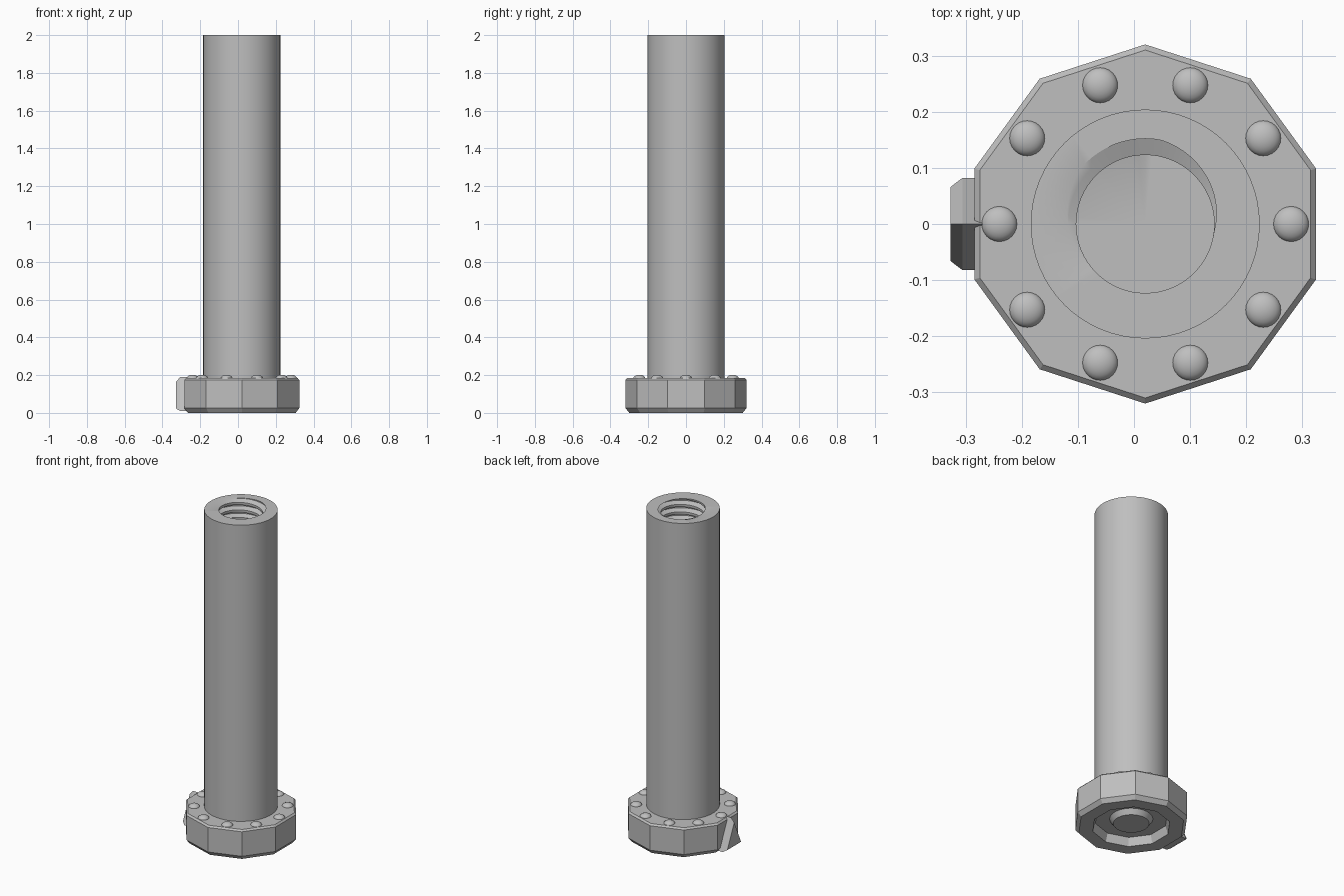
import bpy, bmesh
from math import sin, cos, pi, tau, radians
from mathutils import Matrix

if "Cube" in bpy.data.objects:
    bpy.data.objects.remove(bpy.data.objects["Cube"])

AXIS_X = 0.02

metal = bpy.data.materials.new("grey_metal")
metal.use_nodes = True
colour = (0.52, 0.52, 0.52, 1)
metal.diffuse_color = colour
metal.node_tree.nodes["Principled BSDF"].inputs["Base Color"].default_value = colour


def finish(bm, name, smooth_angle=None):
    bmesh.ops.remove_doubles(bm, verts=bm.verts, dist=0.00005)
    bmesh.ops.recalc_face_normals(bm, faces=bm.faces)
    mesh = bpy.data.meshes.new(name)
    bm.to_mesh(mesh)
    bm.free()
    mesh.materials.append(metal)
    ob = bpy.data.objects.new(name, mesh)
    bpy.context.collection.objects.link(ob)
    if smooth_angle:
        bpy.ops.object.select_all(action='DESELECT')
        ob.select_set(True)
        bpy.context.view_layer.objects.active = ob
        bpy.ops.object.shade_smooth_by_angle(angle=radians(smooth_angle))
    return ob


def skin(bm, columns):
    """Join neighbouring columns of points with quads."""
    cols = [[bm.verts.new(p) for p in col] for col in columns]
    for a, b in zip(cols, cols[1:]):
        for i in range(len(a) - 1):
            bm.faces.new((a[i], b[i], b[i + 1], a[i + 1]))


def lathe(name, profile, sides, start=0.0, smooth_angle=None):
    bm = bmesh.new()
    skin(bm, [[(AXIS_X + r * cos(t), r * sin(t), z) for r, z in profile]
              for t in (start + tau * s / sides for s in range(sides + 1))])
    return finish(bm, name, smooth_angle)


# Ten-sided flange, chamfered, with a recess underneath
lathe("flange", [(0, .05), (.205, .05), (.22, 0), (.30, 0), (.32, .025),
                 (.32, .175), (.31, .185), (0, .185)], 10, pi / 2)

# Round boss in the recess
lathe("underside_boss", [(0, .02), (.1, .02), (.12, .05)], 48, 0, 30)

# Tube with a threaded bore
SIDES, STEPS, PITCH = 64, 8, 0.046
TOP, FLOOR = 2.0, 0.2


def bore_radius(z, t):
    phase = ((TOP - z) / PITCH + t / tau - 0.3) % 1.0
    away = min(phase, 1 - phase)
    depth = max(0, min(1, (0.32 - away) / 0.24))
    return 0.123 + 0.029 * depth


def tube_column(t):
    points = [(0.204, .18), (0.204, TOP)]
    rows = int((TOP - FLOOR) / PITCH + 2) * STEPS
    for k in range(-STEPS, rows):
        z = TOP - PITCH * (k / STEPS - t / tau)
        z = max(FLOOR, min(TOP, z))
        points.append((bore_radius(z, t), z))
    points.append((0, FLOOR))
    return [(AXIS_X + r * cos(t), r * sin(t), z) for r, z in points]


bm = bmesh.new()
skin(bm, [tube_column(tau * s / SIDES) for s in range(SIDES + 1)])
finish(bm, "threaded_tube", 35)

# Ring of domed rivets
for i in range(10):
    t = tau * i / 10
    bm = bmesh.new()
    place = Matrix.Translation((AXIS_X + .26 * cos(t), .26 * sin(t), .182))
    bmesh.ops.create_uvsphere(bm, u_segments=24, v_segments=12, radius=.032,
                              matrix=place @ Matrix.Diagonal((1, 1, .62, 1)))
    finish(bm, f"rivet_{i + 1}", 60)

# Triangular pointer on the side, with bevelled outer edges
bm = bmesh.new()
rings = []
for x, half, low, high in [(-.27, .082, .01, .19), (-.306, .082, .01, .19),
                           (-.327, .066, .022, .165)]:
    rings.append([bm.verts.new(p) for p in
                  ((x, -half, low), (x, half, low), (x, 0, high))])
for a, b in zip(rings, rings[1:]):
    for i in range(3):
        j = (i + 1) % 3
        bm.faces.new((a[i], a[j], b[j], b[i]))
bm.faces.new(rings[0])
bm.faces.new(rings[-1])
finish(bm, "side_pointer")
